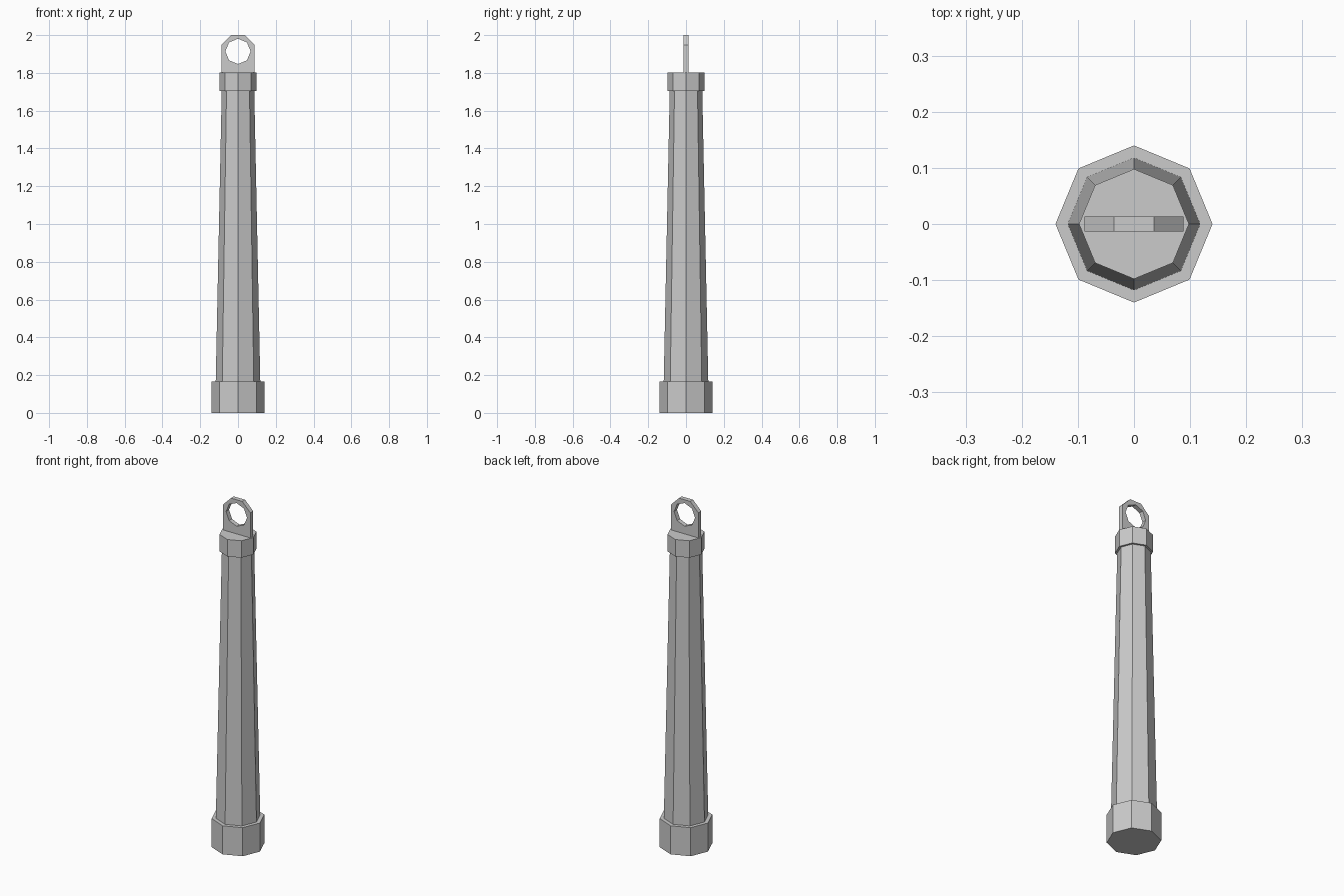
import bpy
import math
from math import cos, sin, pi

cube = bpy.data.objects.get("Cube")
if cube:
    bpy.data.objects.remove(cube, do_unlink=True)

# Single grey material
grey = bpy.data.materials.new("plain grey")
grey.use_nodes = True
colour = (0.6, 0.6, 0.6, 1)
grey.diffuse_color = colour
grey.node_tree.nodes["Principled BSDF"].inputs["Base Color"].default_value = colour


def octagon(radius, centre=0.0):
    return [(radius * cos(i * pi / 4), centre + radius * sin(i * pi / 4)) for i in range(8)]


def octagonal_part(name, bottom_radius, top_radius, z0, z1):
    """Flat-shaded eight-sided prism with corners on the axes."""
    verts = [(x, y, z) for r, z in ((bottom_radius, z0), (top_radius, z1)) for x, y in octagon(r)]
    faces = [tuple(reversed(range(8))), tuple(range(8, 16))]
    faces += [(i, (i + 1) % 8, (i + 1) % 8 + 8, i + 8) for i in range(8)]
    mesh = bpy.data.meshes.new(name)
    mesh.from_pydata(verts, [], faces)
    mesh.materials.append(grey)
    bpy.context.collection.objects.link(bpy.data.objects.new(name, mesh))


def plate_with_hole(name, outlines, thickness):
    """Filled 2D outlines extruded to a plate standing in the XZ plane."""
    curve = bpy.data.curves.new(name, 'CURVE')
    curve.dimensions = '2D'
    curve.fill_mode = 'BOTH'
    curve.extrude = thickness / 2
    for outline in outlines:
        spline = curve.splines.new('POLY')
        spline.points.add(len(outline) - 1)
        for point, (x, z) in zip(spline.points, outline):
            point.co = (x, z, 0, 1)
        spline.use_cyclic_u = True
    curve.materials.append(grey)
    plate = bpy.data.objects.new(name, curve)
    plate.rotation_euler.x = math.radians(90)
    bpy.context.collection.objects.link(plate)
    # Turn the outline into a mesh
    bpy.ops.object.select_all(action='DESELECT')
    plate.select_set(True)
    bpy.context.view_layer.objects.active = plate
    bpy.ops.object.convert(target='MESH')
    bpy.ops.object.shade_flat()


# Foot, tapered shaft and top collar
octagonal_part("base", 0.14, 0.14, 0.0, 0.165)
octagonal_part("shaft", 0.118, 0.086, 0.165, 1.705)
octagonal_part("collar", 0.098, 0.098, 1.705, 1.803)

# Hanging tab with clipped top corners and an eight-sided eye
right_edge = [(0.088, 1.803), (0.088, 1.948), (0.036, 2.0)]
left_edge = [(-x, z) for x, z in reversed(right_edge)]
plate_with_hole("hanging_tab", [right_edge + left_edge, octagon(0.067, 1.914)], 0.026)
